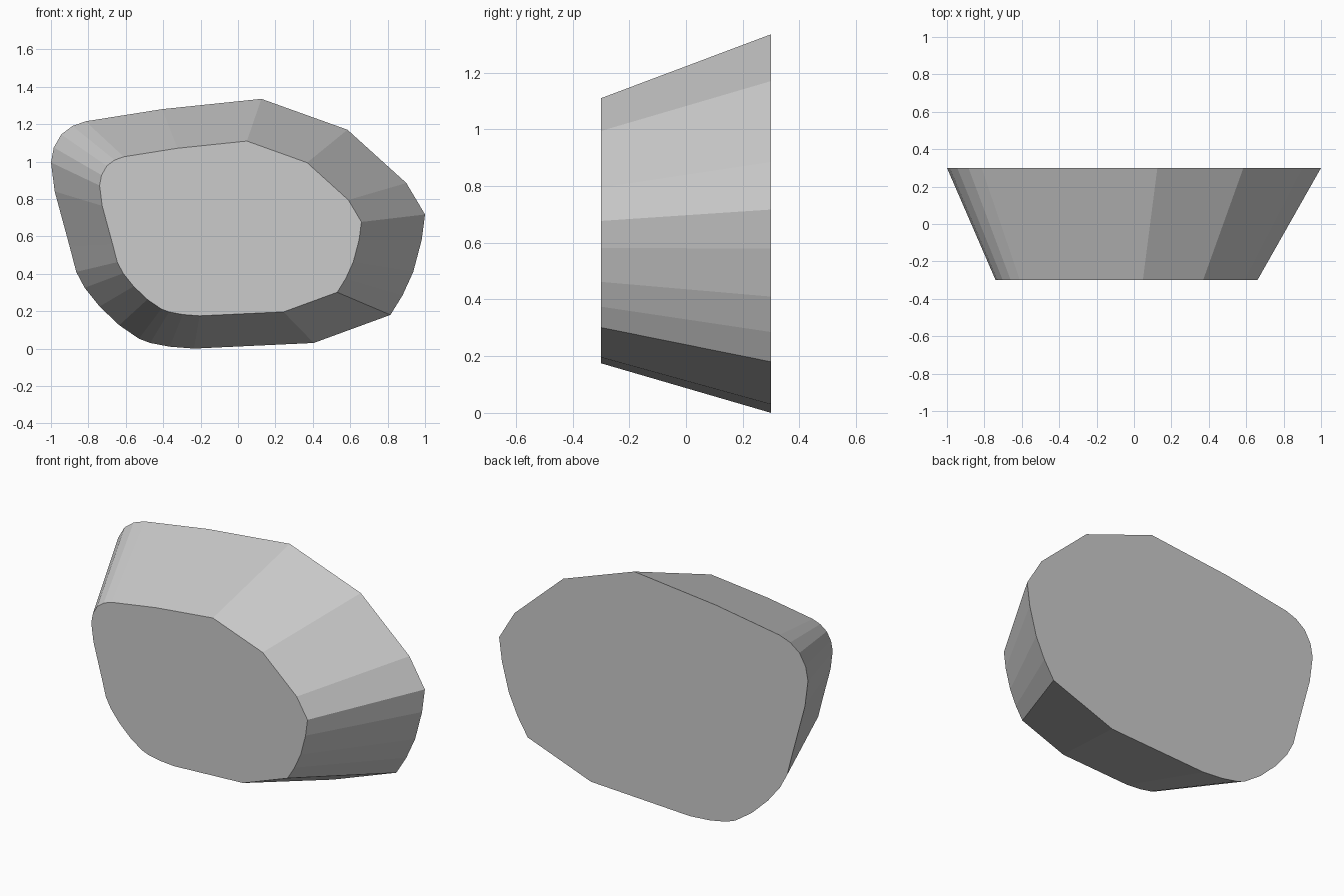
import bpy, bmesh

if "Cube" in bpy.data.objects:
    bpy.data.objects.remove(bpy.data.objects["Cube"])

# Outline of the large back face (x, z), clockwise seen from the front
outline = [(0.125, 1.335), (0.585, 1.17), (0.90, 0.885), (1.0, 0.717),
           (0.982, 0.58), (0.937, 0.41), (0.88, 0.285), (0.815, 0.18),
           (0.405, 0.03), (-0.235, 0.0), (-0.365, 0.01), (-0.47, 0.03),
           (-0.53, 0.053), (-0.635, 0.125), (-0.74, 0.225), (-0.82, 0.325),
           (-0.865, 0.41), (-0.90, 0.545), (-0.98, 0.84), (-1.0, 0.995),
           (-0.985, 1.075), (-0.945, 1.145), (-0.885, 1.19),
           (-0.815, 1.215), (-0.405, 1.28)]
half_depth, taper = 0.30, 0.70
shift_x, shift_z = -0.04, 0.175

# Tapered boulder: back outline bridged to a smaller front outline
bm = bmesh.new()
back = [bm.verts.new((x, half_depth, z)) for x, z in outline]
front = [bm.verts.new((x * taper + shift_x, -half_depth, z * taper + shift_z))
         for x, z in outline]
bm.faces.new(back)
bm.faces.new(front)
for i in range(len(outline)):
    j = (i + 1) % len(outline)
    bm.faces.new((back[i], back[j], front[j], front[i]))
bmesh.ops.recalc_face_normals(bm, faces=bm.faces[:])

mesh = bpy.data.meshes.new("rock")
bm.to_mesh(mesh)
bm.free()
rock = bpy.data.objects.new("rock", mesh)
bpy.context.collection.objects.link(rock)

# Plain stone colour
stone = bpy.data.materials.new("grey stone")
stone.diffuse_color = (0.6, 0.6, 0.6, 1)
stone.use_nodes = True
stone.node_tree.nodes["Principled BSDF"].inputs["Base Color"].default_value = stone.diffuse_color
mesh.materials.append(stone)
